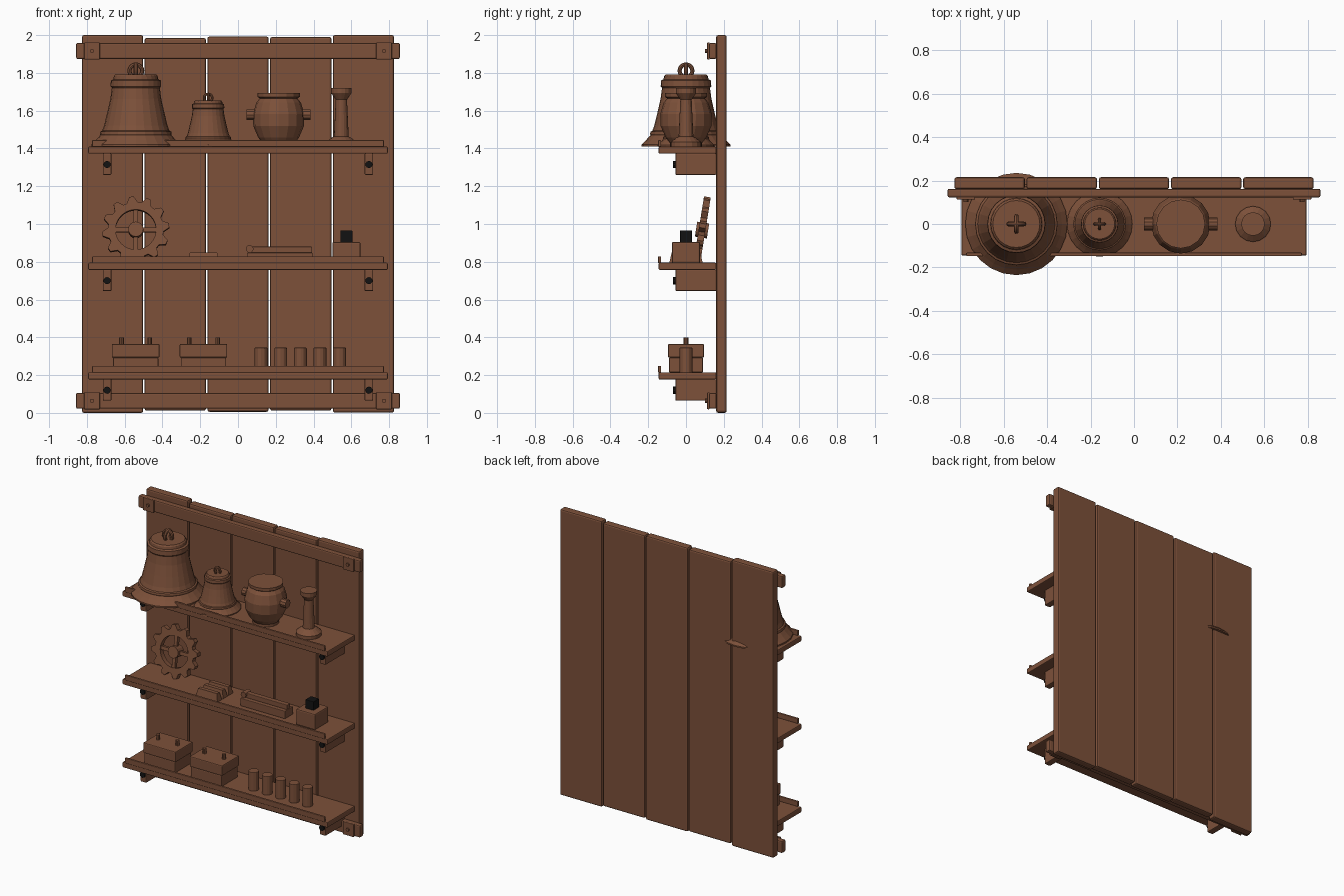
import bpy, bmesh, math
from mathutils import Matrix, Vector

if "Cube" in bpy.data.objects:
    bpy.data.objects.remove(bpy.data.objects["Cube"], do_unlink=True)


def material(name, rgb):
    m = bpy.data.materials.new(name)
    m.use_nodes = True
    m.diffuse_color = (*rgb, 1)
    m.node_tree.nodes["Principled BSDF"].inputs["Base Color"].default_value = (*rgb, 1)
    return m


WOOD = material("warm brown", (0.205, 0.082, 0.042))
BLACK = material("black iron", (0.006, 0.006, 0.006))


def finish(name, bm, mat=WOOD, bevel=0, smooth=False):
    bmesh.ops.recalc_face_normals(bm, faces=bm.faces)
    mesh = bpy.data.meshes.new(name)
    bm.to_mesh(mesh)
    bm.free()
    mesh.materials.append(mat)
    ob = bpy.data.objects.new(name, mesh)
    bpy.context.scene.collection.objects.link(ob)
    if bevel:
        mod = ob.modifiers.new("soft edges", "BEVEL")
        mod.width = bevel
        mod.segments = 2
    if smooth:
        bpy.ops.object.select_all(action="DESELECT")
        ob.select_set(True)
        bpy.context.view_layer.objects.active = ob
        bpy.ops.object.shade_smooth_by_angle(angle=math.radians(35))
    return ob


def box(name, x, y, z, mat=WOOD, bevel=0.006):
    """Box from (min, max) ranges on each axis."""
    bm = bmesh.new()
    size = [b - a for a, b in (x, y, z)]
    mid = Vector([(a + b) / 2 for a, b in (x, y, z)])
    bmesh.ops.create_cube(bm, size=1, matrix=Matrix.Translation(mid) @ Matrix.Diagonal((*size, 1)))
    return finish(name, bm, mat, bevel)


def cylinder(name, centre, r, length, axis="Z", sides=12, mat=WOOD, bevel=0, r2=None):
    bm = bmesh.new()
    turn = {"Z": Matrix(), "X": Matrix.Rotation(math.pi / 2, 4, "Y"),
            "Y": Matrix.Rotation(math.pi / 2, 4, "X")}[axis]
    bmesh.ops.create_cone(bm, cap_ends=True, segments=sides, radius1=r, radius2=r2 or r,
                          depth=length, matrix=Matrix.Translation(centre) @ turn)
    return finish(name, bm, mat, bevel)


def lathe(name, profile, centre, sides, scale=1, smooth=False):
    """Spin an (r, z) profile about the vertical axis."""
    bm = bmesh.new()
    verts = [bm.verts.new((r, 0, z)) for r, z in profile]
    edges = [bm.edges.new(p) for p in zip(verts, verts[1:])]
    bmesh.ops.spin(bm, geom=verts + edges, cent=(0, 0, 0), axis=(0, 0, 1),
                   angle=math.tau, steps=sides)
    bmesh.ops.remove_doubles(bm, verts=bm.verts, dist=0.0005)
    bm.transform(Matrix.Translation(centre) @ Matrix.Scale(scale, 4))
    return finish(name, bm, smooth=smooth)


def ring(name, centre, major, minor, turn):
    bm = bmesh.new()
    bmesh.ops.create_circle(bm, segments=8, radius=minor,
                            matrix=Matrix.Translation((major, 0, 0)) @ Matrix.Rotation(math.pi / 2, 4, "X"))
    bmesh.ops.spin(bm, geom=bm.verts[:] + bm.edges[:], cent=(0, 0, 0), axis=(0, 0, 1),
                   angle=math.tau, steps=16)
    bmesh.ops.remove_doubles(bm, verts=bm.verts, dist=0.0005)
    bm.transform(Matrix.Translation(centre) @ Matrix.Rotation(turn, 4, "Z")
                 @ Matrix.Rotation(math.pi / 2, 4, "X"))
    return finish(name, bm, smooth=True)


# Back planks with slightly uneven ends
ends = [(0.0, 2.0), (0.012, 1.985), (0.006, 1.992), (0.012, 1.99), (0.002, 2.0)]
for i, (low, high) in enumerate(ends):
    x = -0.664 + i * 0.332
    box(f"back_plank_{i + 1}", (x - 0.162, x + 0.162), (0.16, 0.215), (low, high), bevel=0.01)

# Cross rails with bolted end plates
for place, z in (("bottom", 0.064), ("top", 1.916)):
    box(f"{place}_rail", (-0.857, 0.857), (0.122, 0.162), (z - 0.042, z + 0.042), bevel=0.008)
    for side, s in (("right", -1), ("left", 1)):
        x = s * 0.773
        box(f"{place}_{side}_plate", (x - 0.042, x + 0.042), (0.112, 0.125),
            (z - 0.045, z + 0.045), bevel=0.004)
        cylinder(f"{place}_{side}_plate_bolt", (x, 0.108, z), 0.011, 0.014, "Y", 8)

# Shelves, lips and brackets
for place, z in (("bottom", 0.177), ("middle", 0.757), ("top", 1.372)):
    box(f"{place}_shelf", (-0.793, 0.793), (-0.145, 0.16), (z, z + 0.038))
    box(f"{place}_shelf_lip", (-0.772, 0.772), (-0.148, -0.132), (z + 0.036, z + 0.072), bevel=0.004)
    for side, s in (("right", -1), ("left", 1)):
        x = s * 0.693
        box(f"{place}_{side}_bracket", (x - 0.023, x + 0.023), (-0.056, 0.16), (z - 0.112, z + 0.002))
        cylinder(f"{place}_{side}_bracket_bolt", (x, -0.059, z - 0.057), 0.019, 0.018, "Y", 10, BLACK)

# Bells: hollow flared bodies with raised bands and crossed rings on the crown
bell = [(0, 0.38), (0.108, 0.38), (0.116, 0.372), (0.119, 0.355), (0.132, 0.349), (0.134, 0.318),
        (0.127, 0.31), (0.135, 0.25), (0.151, 0.18), (0.168, 0.11), (0.178, 0.083), (0.188, 0.078),
        (0.19, 0.066), (0.188, 0.06), (0.21, 0.035), (0.235, 0.01), (0.235, 0), (0.205, 0),
        (0.16, 0.06), (0.13, 0.18), (0.1, 0.34), (0, 0.34)]
for name, x, k in (("large", -0.541, 1), ("small", -0.158, 0.64)):
    z = 1.411
    lathe(f"{name}_bell", bell, (x, 0, z), 24, k)
    for i in range(2):
        ring(f"{name}_bell_loop_{i + 1}", (x, 0, z + 0.4 * k), 0.034 * k, 0.011 * k, i * math.pi / 2)

# Round pot with two side handles
pot = [(0, 0), (0.085, 0), (0.085, 0.02), (0.108, 0.05), (0.134, 0.11), (0.136, 0.175), (0.118, 0.235),
       (0.1, 0.257), (0.112, 0.265), (0.112, 0.285), (0, 0.285)]
lathe("pot", pot, (0.215, 0, 1.408), 16)
for side, s in (("right", -1), ("left", 1)):
    cylinder(f"pot_{side}_handle", (0.215 + s * 0.145, 0, 1.578), 0.029, 0.05, "X", 10)

# Candle holder
holder = [(0, 0), (0.082, 0), (0.082, 0.025), (0.05, 0.05), (0.039, 0.055), (0.03, 0.25),
          (0.054, 0.285), (0.054, 0.311), (0, 0.311)]
lathe("candle_holder", holder, (0.547, 0, 1.408), 16)

# Gear wheel leaning against the planks
lean = Matrix.Translation((-0.541, 0.085, 0.968)) @ Matrix.Rotation(-0.16, 4, "X")
bm = bmesh.new()
teeth, half = 12, 0.018
grid = []
for i in range(teeth * 4):
    a = math.tau * (i + 0.5) / (teeth * 4)
    outer = 0.178 if i % 4 in (0, 1) else 0.147
    grid.append([bm.verts.new((r * math.cos(a), y, r * math.sin(a)))
                 for r, y in ((outer, -half), (outer, half), (0.107, half), (0.107, -half))])
for p, q in zip(grid, grid[1:] + grid[:1]):
    for j in range(4):
        bm.faces.new((p[j], p[j - 1], q[j - 1], q[j]))
for i in range(2):
    size = Matrix.Diagonal((0.222, 0.024, 0.024, 1))
    bmesh.ops.create_cube(bm, size=1, matrix=Matrix.Rotation(i * math.pi / 2, 4, "Y") @ size)
bmesh.ops.create_cone(bm, cap_ends=True, segments=16, radius1=0.04, radius2=0.04, depth=0.064,
                      matrix=Matrix.Rotation(math.pi / 2, 4, "X"))
bm.transform(lean)
finish("gear_wheel", bm)

# Row of small bars
for i in range(3):
    y = -0.062 + i * 0.062
    bar = box(f"bar_{i + 1}", (-0.267, -0.098), (y - 0.026, y + 0.026), (0.794, 0.848), bevel=0)
    for v in bar.data.vertices:
        if v.co.z > 0.82:
            v.co.y += 0.012 * (1 if v.co.y < y else -1)
            v.co.x += 0.012 * (1 if v.co.x < -0.18 else -1)

# Long tool: base block, upper bar and round knob
box("tool_base", (0.047, 0.395), (-0.045, 0.045), (0.794, 0.848), bevel=0.004)
box("tool_bar", (0.06, 0.392), (-0.018, 0.018), (0.846, 0.88), bevel=0.004)
cylinder("tool_knob", (0.062, 0, 0.868), 0.02, 0.06, "Y", 12)

# Ink box with a black block on it
box("ink_box", (0.5, 0.648), (-0.075, 0.075), (0.794, 0.905), bevel=0.008)
box("ink_block", (0.543, 0.605), (-0.031, 0.031), (0.903, 0.965), BLACK, 0.002)

# Two-part casting boxes with pegs
for name, x in (("first", -0.542), ("second", -0.183)):
    box(f"{name}_box_lower", (x - 0.12, x + 0.12), (-0.09, 0.09), (0.214, 0.293))
    box(f"{name}_box_upper", (x - 0.126, x + 0.126), (-0.095, 0.095), (0.293, 0.365))
    for i, s in enumerate((-1, 1)):
        cylinder(f"{name}_box_peg_{i + 1}", (x + s * 0.075, 0, 0.38), 0.013, 0.04, sides=10)

# Row of upright tubes
for i in range(5):
    cylinder(f"tube_{i + 1}", (0.122 + i * 0.104, 0, 0.279), 0.034, 0.132, sides=12, bevel=0.003)
